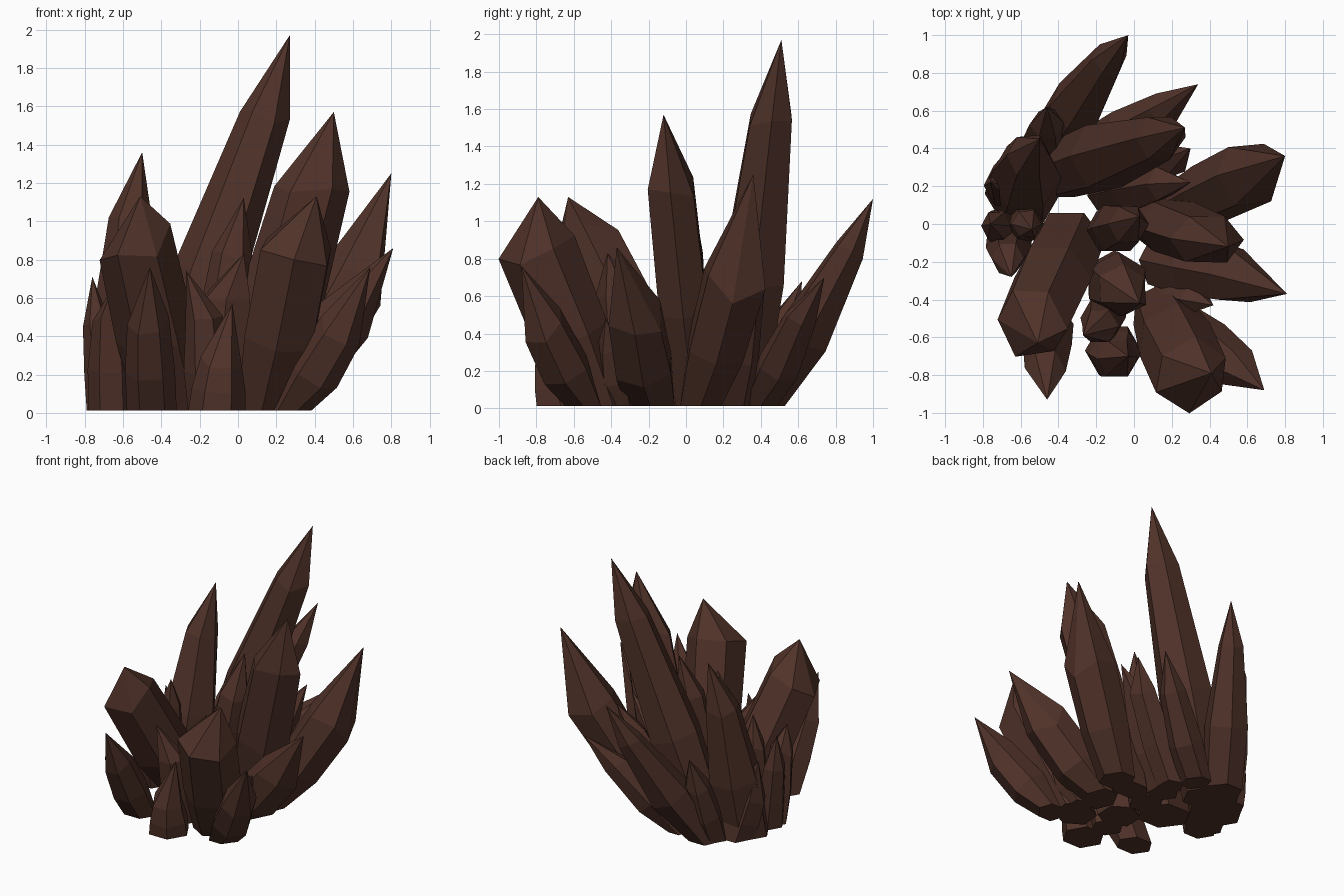
import bpy, bmesh, math, random
from mathutils import Vector

random.seed(4)
brown = bpy.data.materials.new("dark_brown_crystal")
brown.diffuse_color = (0.08, 0.032, 0.022, 1)


def crystal(name, base, shoulder, tip, r_base, r_mid, r_top, sides=6, turn=0.0, depth=1.0):
    """Faceted crystal: flat foot, swollen waist, shoulder ring and a pointed tip.
    depth squeezes the cross-section along y."""
    bm = bmesh.new()
    foot, neck, point = Vector((*base, 0.012)), Vector(shoulder), Vector(tip)
    axis = (neck - foot).normalized()
    u = axis.cross(Vector((0, 1, 0))).normalized()
    v = axis.cross(u)
    low, mid, high = [], [], []
    for i in range(sides):
        a = turn + math.tau * i / sides
        d = u * math.cos(a) + v * math.sin(a) * depth
        low.append(bm.verts.new(foot + Vector((d.x, d.y, 0)) * r_base))
        m = foot.lerp(neck, 0.45) + d * r_mid
        mid.append(bm.verts.new((m.x, m.y, max(m.z, 0.05))))
        slide = axis * random.uniform(-0.3, 0.3) * r_top
        high.append(bm.verts.new(neck + d * r_top * random.uniform(0.95, 1.05) + slide))
    top = bm.verts.new(point)
    for i in range(sides):
        j = (i + 1) % sides
        bm.faces.new((low[i], low[j], mid[j], mid[i]))
        bm.faces.new((mid[i], mid[j], high[j], high[i]))
        bm.faces.new((high[i], high[j], top))
    bm.faces.new(low[::-1])
    bmesh.ops.recalc_face_normals(bm, faces=bm.faces)
    mesh = bpy.data.meshes.new(name)
    bm.to_mesh(mesh)
    bm.free()
    mesh.materials.append(brown)
    bpy.context.collection.objects.link(bpy.data.objects.new(name, mesh))


# tall spires
crystal("tallest_spire", (-0.40, 0.28), (0.135, 0.455, 1.55), (0.27, 0.51, 1.97), 0.16, 0.19, 0.13)
crystal("second_spire", (0.07, 0.04), (0.385, -0.08, 1.17), (0.50, -0.12, 1.57), 0.16, 0.22, 0.20, depth=0.68)
crystal("left_spire", (-0.59, 0.16), (-0.56, 0.36, 0.99), (-0.50, 0.45, 1.36), 0.20, 0.19, 0.12)
crystal("inner_spire", (-0.14, -0.04), (-0.03, 0.0, 0.80), (0.03, 0.04, 1.12), 0.12, 0.14, 0.11)

# large leaning crystals
crystal("back_crystal", (-0.44, 0.42), (-0.13, 0.88, 0.85), (-0.03, 1.0, 1.12), 0.14, 0.155, 0.09)
crystal("right_back_crystal", (0.22, 0.08), (0.61, 0.26, 0.69), (0.80, 0.36, 1.25), 0.13, 0.17, 0.185)
crystal("right_crystal", (0.14, -0.19), (0.54, -0.27, 0.48), (0.81, -0.37, 0.86), 0.15, 0.17, 0.155)
crystal("front_crystal", (0.14, -0.46), (0.31, -0.80, 0.86), (0.41, -0.79, 1.13), 0.16, 0.205, 0.205, turn=0.5)
crystal("front_left_crystal", (-0.34, -0.09), (-0.54, -0.53, 0.89), (-0.51, -0.63, 1.13), 0.19, 0.21, 0.205)

# medium crystals round the edge
crystal("front_right_crystal", (0.28, -0.55), (0.54, -0.76, 0.44), (0.69, -0.88, 0.76), 0.12, 0.14, 0.125)
crystal("front_left_shard", (-0.45, -0.53), (-0.47, -0.77, 0.48), (-0.46, -0.93, 0.76), 0.13, 0.13, 0.11)
crystal("back_right_shard", (-0.22, 0.40), (0.16, 0.61, 0.48), (0.34, 0.74, 0.70), 0.11, 0.12, 0.09)
crystal("rear_shard_a", (-0.12, 0.25), (0.19, 0.33, 0.60), (0.30, 0.40, 0.82), 0.10, 0.11, 0.09, 5)
crystal("rear_shard_b", (-0.14, 0.15), (0.14, 0.21, 0.60), (0.30, 0.22, 0.84), 0.12, 0.13, 0.09, 5)
crystal("centre_shard", (-0.11, -0.29), (-0.06, -0.35, 0.57), (0.03, -0.42, 0.83), 0.15, 0.17, 0.14, turn=0.5)
crystal("centre_left_shard", (-0.15, -0.46), (-0.18, -0.54, 0.48), (-0.27, -0.59, 0.74), 0.11, 0.12, 0.10)

# small shards near the ground
crystal("left_shard", (-0.68, -0.02), (-0.73, -0.01, 0.45), (-0.76, 0.0, 0.71), 0.11, 0.10, 0.08)
crystal("left_front_shard", (-0.66, -0.08), (-0.67, -0.18, 0.50), (-0.65, -0.28, 0.66), 0.12, 0.12, 0.09)
crystal("left_low_shard", (-0.58, 0.0), (-0.57, 0.0, 0.58), (-0.54, -0.03, 0.80), 0.10, 0.10, 0.08)
crystal("front_low_shard", (-0.11, -0.67), (-0.09, -0.71, 0.26), (-0.03, -0.70, 0.57), 0.15, 0.14, 0.11)
crystal("right_low_shard", (0.18, -0.36), (0.32, -0.40, 0.33), (0.42, -0.43, 0.48), 0.10, 0.10, 0.08, 5)
crystal("left_back_stub", (-0.60, 0.25), (-0.68, 0.20, 0.32), (-0.76, 0.22, 0.60), 0.14, 0.14, 0.12)
crystal("back_stub", (-0.48, 0.38), (-0.46, 0.53, 0.45), (-0.46, 0.62, 0.68), 0.12, 0.12, 0.09)
